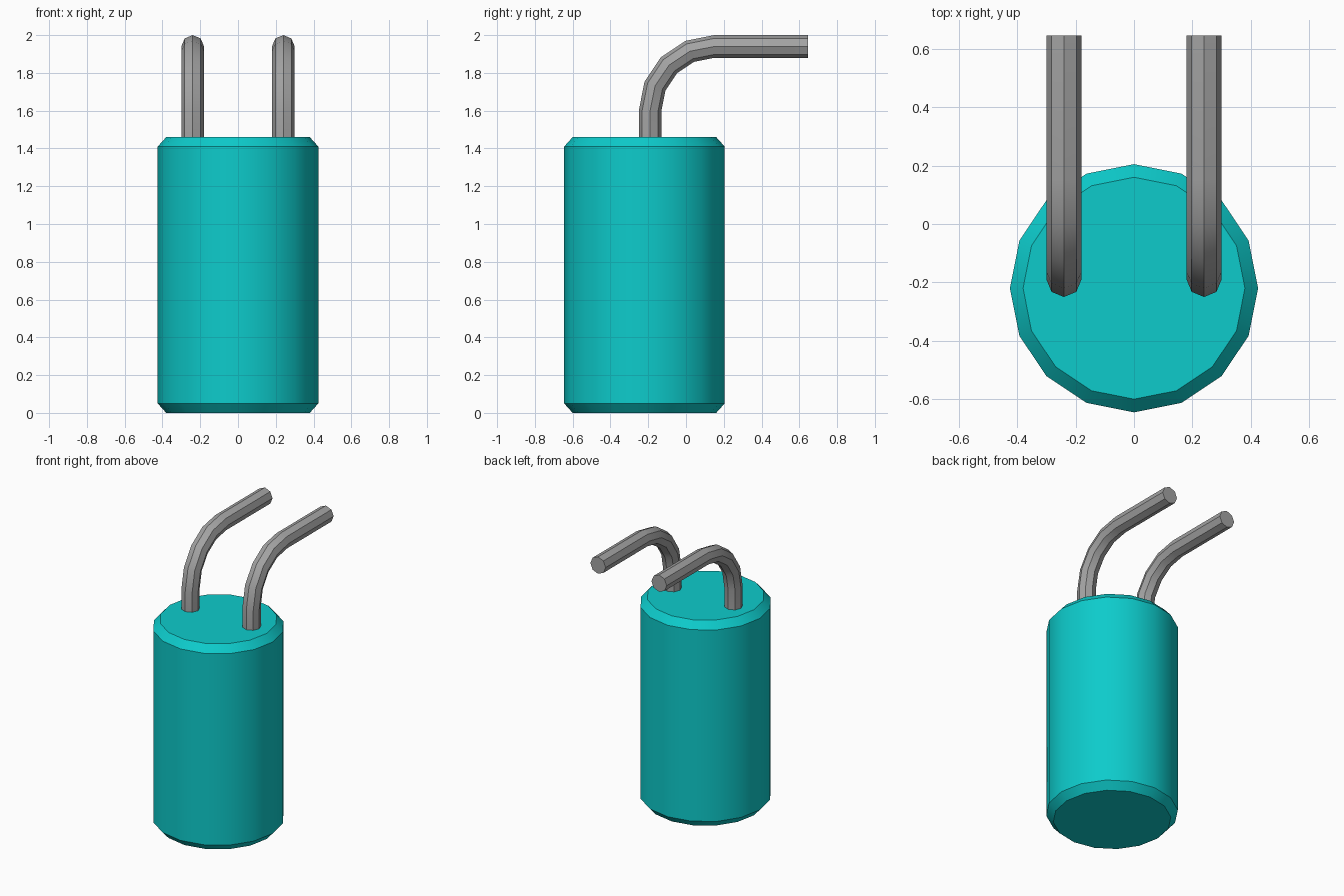
import bpy
import bmesh
from math import cos, sin, pi, radians
from mathutils import Vector

cube = bpy.data.objects.get("Cube")
if cube:
    bpy.data.objects.remove(cube, do_unlink=True)


def material(name, rgb):
    mat = bpy.data.materials.new(name)
    mat.use_nodes = True
    color = (*rgb, 1.0)
    mat.diffuse_color = color
    mat.node_tree.nodes["Principled BSDF"].inputs["Base Color"].default_value = color
    return mat


def loft(name, rings, mat):
    """Skin a list of equal-sized point rings and cap both ends."""
    bm = bmesh.new()
    loops = [[bm.verts.new(p) for p in ring] for ring in rings]
    n = len(loops[0])
    for a, b in zip(loops, loops[1:]):
        for i in range(n):
            j = (i + 1) % n
            bm.faces.new((a[i], a[j], b[j], b[i]))
    bm.faces.new(loops[0])
    bm.faces.new(loops[-1])
    bmesh.ops.recalc_face_normals(bm, faces=bm.faces)
    mesh = bpy.data.meshes.new(name)
    bm.to_mesh(mesh)
    bm.free()
    mesh.materials.append(mat)
    obj = bpy.data.objects.new(name, mesh)
    bpy.context.collection.objects.link(obj)
    bpy.ops.object.select_all(action="DESELECT")
    obj.select_set(True)
    bpy.context.view_layer.objects.active = obj
    bpy.ops.object.shade_smooth_by_angle(angle=radians(30))
    return obj


def ring(center, u, v, radius, sides):
    angles = [2 * pi * i / sides for i in range(sides)]
    return [center + radius * (u * cos(t) + v * sin(t)) for t in angles]


teal = material("teal", (0.004, 0.6, 0.6))
metal = material("grey metal", (0.37, 0.37, 0.37))
X, Y, Z = Vector((1, 0, 0)), Vector((0, 1, 0)), Vector((0, 0, 1))

# Cylindrical body with chamfered rims
profile = [(0.38, 0), (0.425, 0.05), (0.425, 1.41), (0.38, 1.46)]
loft("body", [ring(Vector((0, -0.22, z)), X, Y, r, 16) for r, z in profile], teal)

# Two bent wire leads: straight up, quarter bend, then straight back
BEND, WIRE, SIDES, STEPS = 0.34, 0.06, 8, 4
for name, x in (("left_lead", 0.24), ("right_lead", -0.24)):
    pivot = Vector((x, 0.15, 1.6))
    rings = [ring(Vector((x, pivot.y - BEND, 1.44)), X, -Y, WIRE, SIDES)]
    for i in range(STEPS + 1):
        t = pi / 2 * i / STEPS
        out = -Y * cos(t) + Z * sin(t)
        rings.append(ring(pivot + out * BEND, X, out, WIRE, SIDES))
    rings.append(ring(Vector((x, 0.645, pivot.z + BEND)), X, Z, WIRE, SIDES))
    loft(name, rings, metal)
